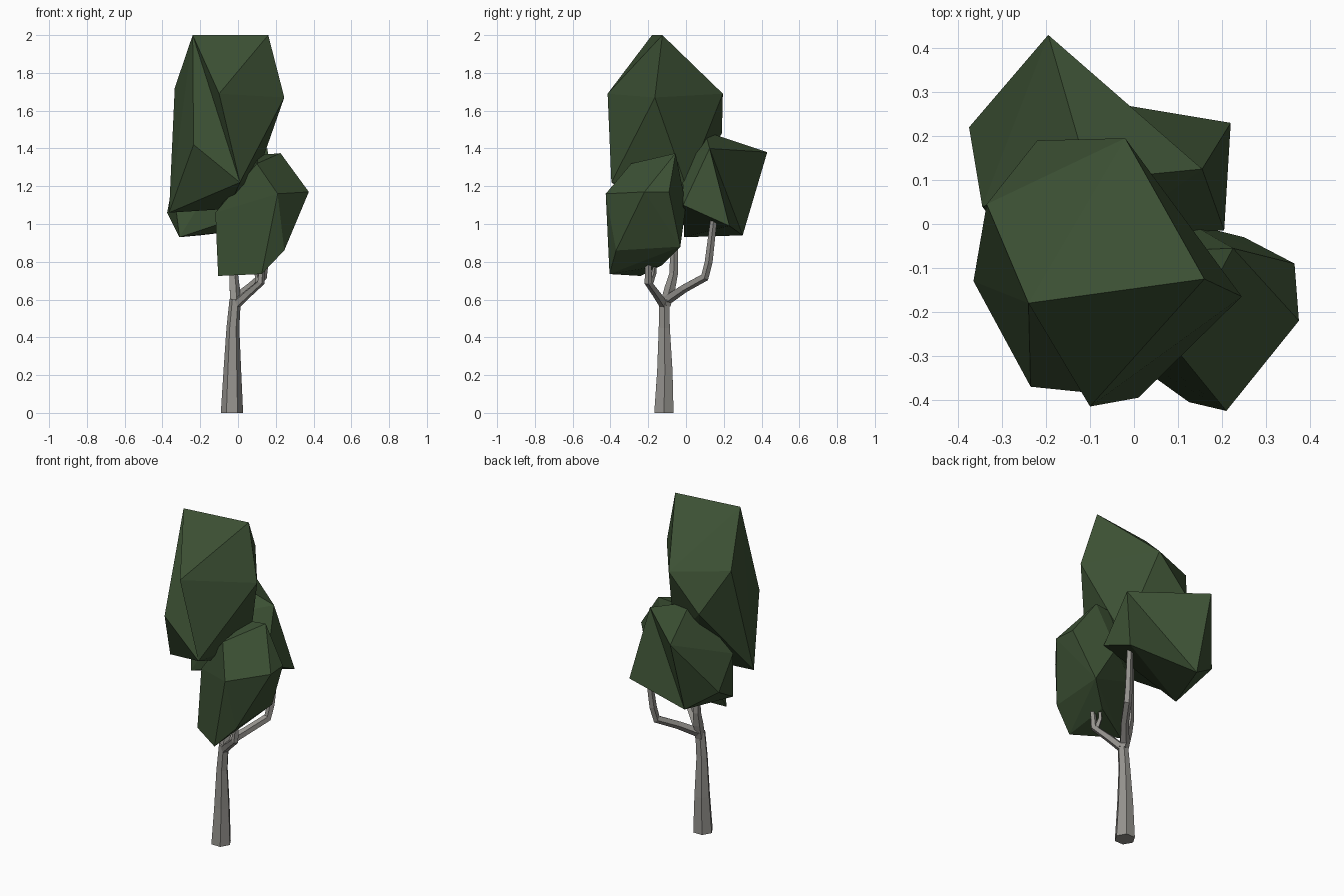
import bpy
import bmesh
import math
from mathutils import Vector

old = bpy.data.objects.get("Cube")
if old:
    bpy.data.objects.remove(old)


def make_material(name, rgb):
    mat = bpy.data.materials.new(name)
    mat.use_nodes = True
    color = (*rgb, 1)
    mat.diffuse_color = color
    shader = mat.node_tree.nodes["Principled BSDF"]
    shader.inputs["Base Color"].default_value = color
    shader.inputs["Roughness"].default_value = 0.9
    return mat


leaf_green = make_material("leaf_green", (0.045, 0.081, 0.034))
bark_grey = make_material("bark_grey", (0.30, 0.29, 0.27))


def finish(bm, name, mat):
    bmesh.ops.recalc_face_normals(bm, faces=bm.faces)
    mesh = bpy.data.meshes.new(name)
    bm.to_mesh(mesh)
    bm.free()
    mesh.materials.append(mat)
    obj = bpy.data.objects.new(name, mesh)
    bpy.context.scene.collection.objects.link(obj)
    return obj


def leaf_clump(name, corners, fold=None):
    """Faceted clump wrapped around its corners; the edge between the two
    corners in fold is turned to press a valley into the surface."""
    bm = bmesh.new()
    verts = [bm.verts.new(corner) for corner in corners]
    hull = bmesh.ops.convex_hull(bm, input=verts)
    if fold:
        edge = bm.edges.get([verts[i] for i in fold])
        if edge:
            bmesh.utils.edge_rotate(edge)
    spare = [v for v in hull["geom_interior"] if isinstance(v, bmesh.types.BMVert)]
    bmesh.ops.delete(bm, geom=spare, context="VERTS")
    return finish(bm, name, leaf_green)


def limb(name, stations, sides):
    """Tapered faceted tube through (x, y, z, radius) stations."""
    bm = bmesh.new()
    points = [Vector(s[:3]) for s in stations]
    rings = []
    for i, station in enumerate(stations):
        along = points[min(i + 1, len(points) - 1)] - points[max(i - 1, 0)]
        if i == 0 and station[2] == 0:
            along = Vector((0, 0, 1))
        turn = Vector((0, 0, 1)).rotation_difference(along.normalized())
        ring = []
        for k in range(sides):
            a = math.tau * k / sides
            offset = Vector((math.cos(a), math.sin(a), 0)) * station[3]
            ring.append(bm.verts.new(points[i] + turn @ offset))
        rings.append(ring)
    for low, high in zip(rings, rings[1:]):
        for k in range(sides):
            n = (k + 1) % sides
            bm.faces.new((low[k], low[n], high[n], high[k]))
    bm.faces.new(rings[0])
    bm.faces.new(rings[-1])
    return finish(bm, name, bark_grey)


# Crown
leaf_clump("top_leaf_clump", [
    (-.1, -.415, 1.69), (-.235, -.37, 1.42),
    (-.24, -.18, 2), (.16, -.125, 2), (.245, -.165, 1.67),
    (-.335, .045, 1.72), (-.02, .195, 1.69), (-.22, .19, 1.48),
    (.01, -.395, 1.22), (-.365, -.13, 1.06), (.08, 0, 1.2),
    (-.05, -.05, 1.08),
], fold=(0, 1))
leaf_clump("back_leaf_clump", [
    (-.195, .43, 1.38), (.22, .23, .99), (.155, .125, 1.4),
    (-.2, .3, .94), (-.375, .22, 1.06), (.205, -.015, 1.1),
    (-.31, -.01, .93), (-.1, .1, 1.49), (-.345, .04, 1.22),
    (-.05, -.02, 1.35),
], fold=(0, 1))
leaf_clump("front_leaf_clump", [
    (.11, -.06, 1.365), (.225, -.055, 1.375), (.1, -.29, 1.32),
    (.21, -.425, 1.16), (.375, -.22, 1.17), (.365, -.09, 1.17),
    (.25, -.03, .88), (.245, -.37, .86), (.125, -.405, .735),
    (-.105, -.24, .725), (-.12, -.18, 1.06), (-.06, -.1, 1),
    (.12, -.13, .78), (.13, 0, 1.1),
])

# Trunk and its forks
limb("trunk", [
    (-.032, -.117, 0, .059), (-.03, -.112, .22, .047),
    (-.027, -.115, .45, .034), (-.015, -.115, .6, .03),
], 6)
limb("middle_branch", [
    (-.015, -.11, .57, .03), (-.02, -.085, .66, .03),
    (-.025, -.065, .74, .024), (-.03, -.06, 1.1, .016),
], 5)
limb("back_branch", [
    (-.015, -.1, .6, .028), (.06, -.01, .66, .024),
    (.13, .1, .72, .024), (.14, .12, .8, .022), (.155, .15, 1.05, .018),
], 5)
limb("front_branch", [
    (-.015, -.115, .57, .026), (.05, -.155, .63, .023),
    (.12, -.2, .69, .021), (.135, -.2, .85, .014),
], 5)
limb("front_twig", [
    (.11, -.19, .685, .016), (.1, -.17, .74, .013), (.11, -.16, .8, .008),
], 4)
